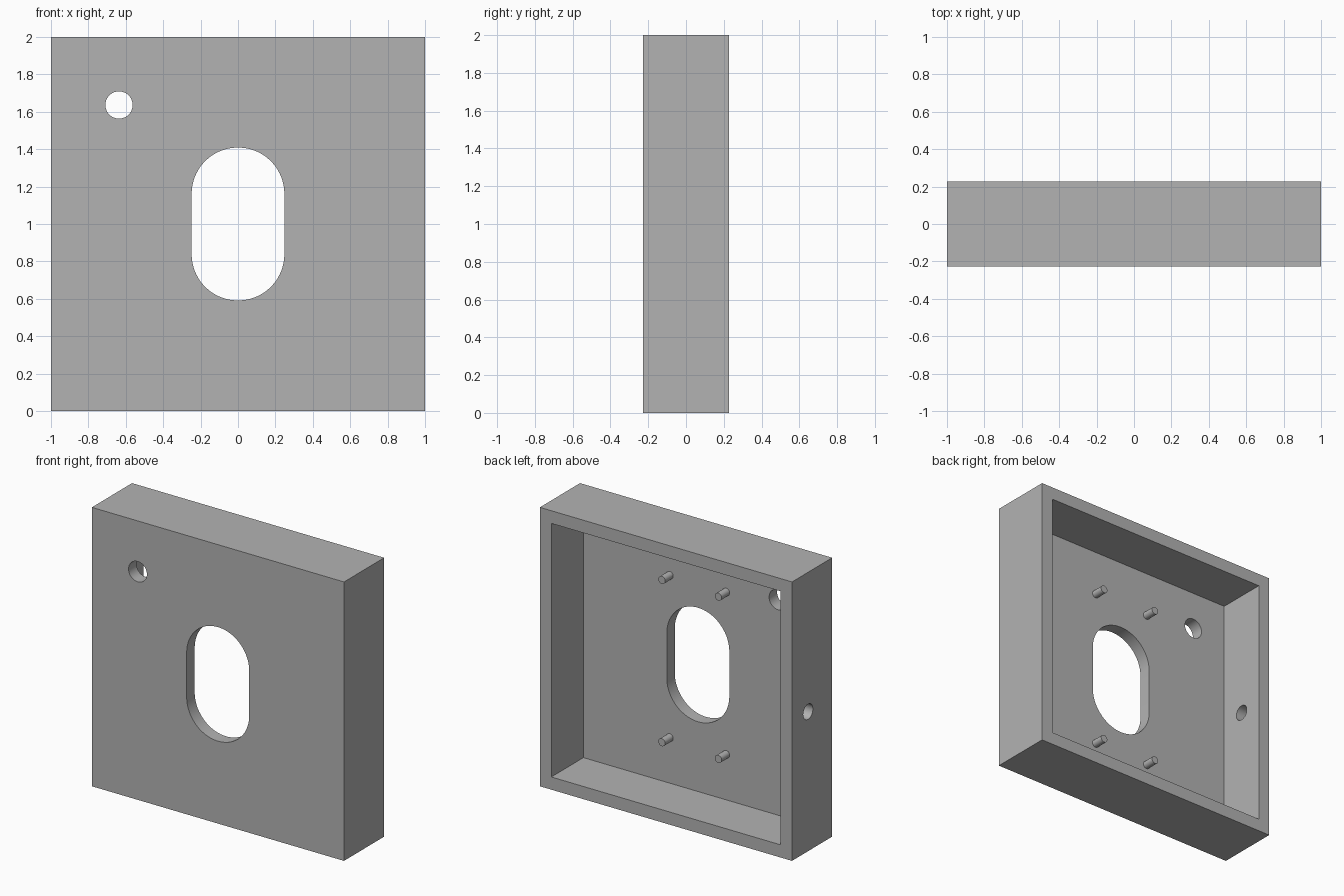
import bpy
import bmesh
from math import pi
from mathutils import Matrix, Vector

if "Cube" in bpy.data.objects:
    bpy.data.objects.remove(bpy.data.objects["Cube"], do_unlink=True)

MM = 2 / 110            # box is 110 x 25 x 110 mm
DEPTH = 25 * MM
WALL = 5 * MM
BACK = DEPTH / 2
PLATE = -BACK + WALL    # inner face of the front plate

grey = bpy.data.materials.new("plain grey")
grey.use_nodes = True
grey.diffuse_color = (0.45, 0.45, 0.45, 1)
grey.node_tree.nodes["Principled BSDF"].inputs["Base Color"].default_value = grey.diffuse_color


def finish(name, bm):
    mesh = bpy.data.meshes.new(name)
    bmesh.ops.recalc_face_normals(bm, faces=bm.faces[:])
    bm.to_mesh(mesh)
    bm.free()
    mesh.materials.append(grey)
    obj = bpy.data.objects.new(name, mesh)
    bpy.context.collection.objects.link(obj)
    return obj


def block(name, center, size):
    bm = bmesh.new()
    matrix = Matrix.Translation(center) @ Matrix.Diagonal((*size, 1))
    bmesh.ops.create_cube(bm, size=1, matrix=matrix)
    return finish(name, bm)


def rod(name, center, radius, length, axis="Y", stretch=0, segments=48):
    """Cylinder along X or Y; stretch pulls its halves apart in z into a slot."""
    bm = bmesh.new()
    turn = Matrix.Rotation(pi / 2, 4, "X" if axis == "Y" else "Y")
    bmesh.ops.create_cone(bm, cap_ends=True, segments=segments, radius1=radius,
                          radius2=radius, depth=length, matrix=turn)
    if stretch:
        # split at the middle, then move the upper and lower halves apart
        bmesh.ops.rotate(bm, verts=bm.verts[:], cent=(0, 0, 0),
                         matrix=Matrix.Rotation(pi / segments, 3, "Y"))
        for v in bm.verts:
            v.co.z += stretch if v.co.z > 0 else -stretch
    bmesh.ops.translate(bm, verts=bm.verts[:], vec=Vector(center))
    return finish(name, bm)


# Open-backed box
housing = block("housing", (0, 0, 1), (2, DEPTH, 2))

# Recess, oblong window, round front hole and side hole
inner = 2 - 2 * WALL
cutters = [
    block("recess_cutter", (0, PLATE + 0.5, 1), (inner, 1, inner)),
    rod("window_cutter", (0, -BACK, 1), 0.248, 0.4, stretch=0.161, segments=64),
    rod("front_hole_cutter", (-35 * MM, -BACK, 1 + 35 * MM), 4 * MM, 0.4),
    rod("side_hole_cutter", (-1, BACK - 10 * MM, 1), 3 * MM, 0.4, axis="X"),
]
for cutter in cutters:
    cutter.hide_render = True
    cut = housing.modifiers.new(cutter.name, "BOOLEAN")
    cut.operation = "DIFFERENCE"
    cut.solver = "EXACT"
    cut.object = cutter

bpy.context.view_layer.objects.active = housing
for cut in list(housing.modifiers):
    bpy.ops.object.modifier_apply(modifier=cut.name)
for cutter in cutters:
    bpy.data.objects.remove(cutter, do_unlink=True)

# Four mounting posts, slightly sunk into the front plate
posts = []
sink = 0.01
length = 5 * MM + sink
for side, sx in (("right", -1), ("left", 1)):
    for level, sz in (("lower", -1), ("upper", 1)):
        center = (sx * 0.224, PLATE - sink + length / 2, 1 + sz * 32 * MM)
        posts.append(rod(f"{level}_{side}_post", center, 1.5 * MM, length, segments=32))

# Smooth the round walls, keep the edges crisp
bpy.ops.object.select_all(action="DESELECT")
for obj in [housing] + posts:
    obj.select_set(True)
bpy.ops.object.shade_smooth_by_angle(angle=pi / 6)
